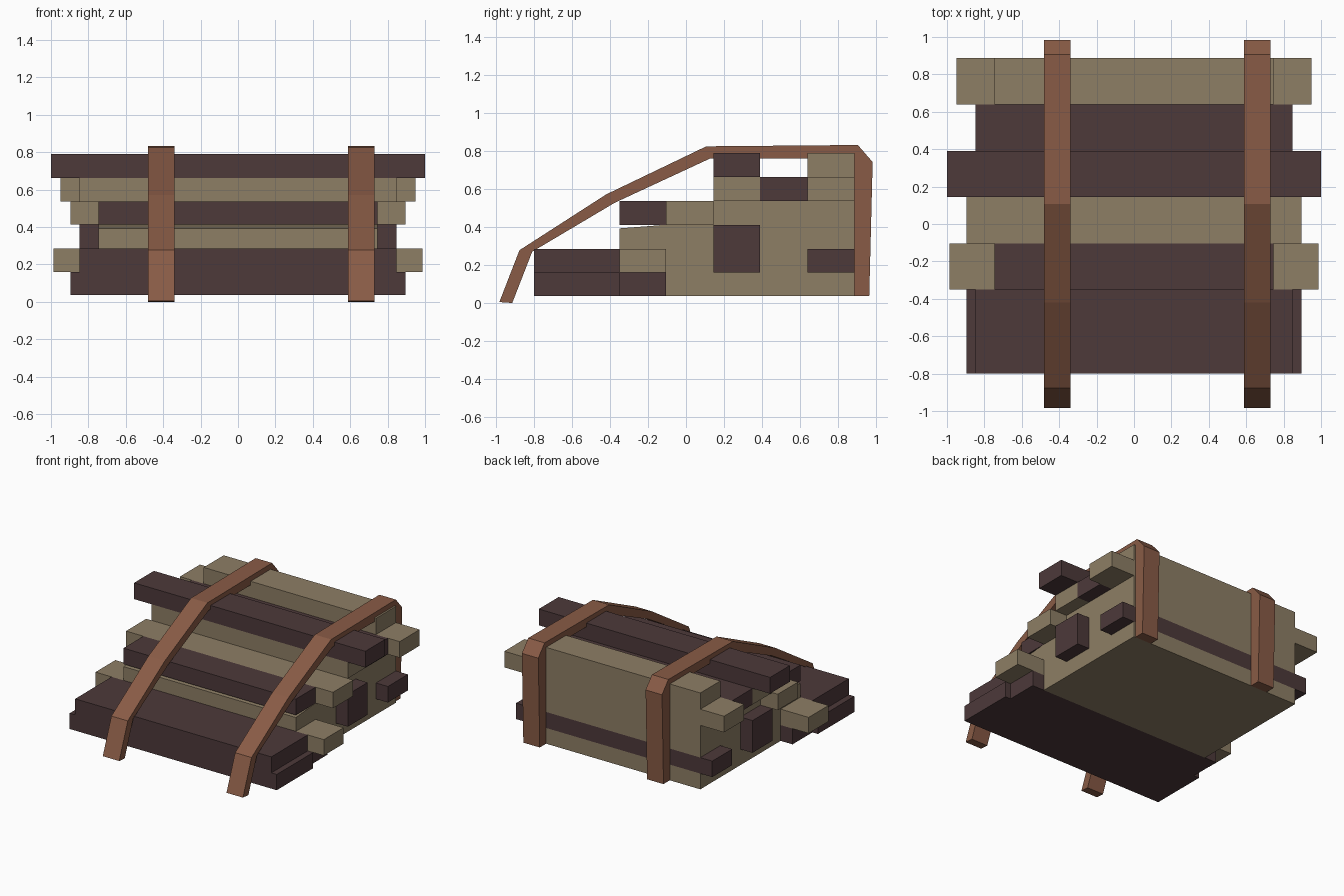
import bpy, bmesh

if "Cube" in bpy.data.objects:
    bpy.data.objects.remove(bpy.data.objects["Cube"])


def material(name, rgb):
    m = bpy.data.materials.new(name)
    m.diffuse_color = (*rgb, 1.0)
    m.use_nodes = True
    m.node_tree.nodes["Principled BSDF"].inputs["Base Color"].default_value = m.diffuse_color
    return m


LIGHT = material("light_wood", (0.27, 0.21, 0.13))
DARK = material("dark_wood", (0.074, 0.041, 0.042))
LEATHER = material("leather", (0.25, 0.105, 0.061))


def extrude_profile(name, profile, x0, x1, mat):
    """Closed (y, z) outline extruded along x."""
    bm = bmesh.new()
    face = bm.faces.new([bm.verts.new((x0, y, z)) for y, z in profile])
    ext = bmesh.ops.extrude_face_region(bm, geom=[face])
    moved = [g for g in ext["geom"] if isinstance(g, bmesh.types.BMVert)]
    bmesh.ops.translate(bm, verts=moved, vec=(x1 - x0, 0, 0))
    bmesh.ops.recalc_face_normals(bm, faces=bm.faces)
    mesh = bpy.data.meshes.new(name)
    bm.to_mesh(mesh)
    bm.free()
    mesh.materials.append(mat)
    obj = bpy.data.objects.new(name, mesh)
    bpy.context.collection.objects.link(obj)
    return obj


# Grid the planks are stacked on: column edges in y, layer edges in z
Y = [-0.80, -0.35, -0.105, 0.145, 0.39, 0.64, 0.887]
Z = [0.037, 0.16, 0.285, 0.412, 0.537, 0.663, 0.79]


def plank(name, col, layer, half, mat, height=1):
    y0, y1, z0, z1 = Y[col], Y[col + 1], Z[layer], Z[layer + height]
    extrude_profile(name, [(y0, z0), (y1, z0), (y1, z1), (y0, z1)], -half, half, mat)


# Solid middle of the stack, notched for the dark rear plank
extrude_profile("stack_core", [
    (Y[2], Z[0]), (Y[6], Z[0]), (Y[6], Z[1]), (Y[5], Z[1]), (Y[5], Z[2]),
    (Y[6], Z[2]), (Y[6], Z[4]), (Y[2], Z[4]), (Y[2], Z[3]), (Y[1], 0.393),
    (Y[1], Z[2]), (Y[2], Z[2])], -0.745, 0.745, LIGHT)

# Protruding planks: column, layer, half length, colour, layers high
planks = [
    ("front_bottom_plank", 0, 0, 0.895, DARK, 1),
    ("front_second_plank", 0, 1, 0.848, DARK, 1),
    ("inner_bottom_plank", 1, 0, 0.848, DARK, 1),
    ("low_light_plank", 1, 1, 0.987, LIGHT, 1),
    ("step_dark_plank", 1, 3, 0.745, DARK, 1),
    ("step_light_plank", 2, 3, 0.895, LIGHT, 1),
    ("middle_dark_beam", 3, 1, 0.848, DARK, 2),
    ("upper_light_plank", 3, 4, 0.848, LIGHT, 1),
    ("top_dark_plank", 3, 5, 1.0, DARK, 1),
    ("upper_dark_plank", 4, 4, 0.848, DARK, 1),
    ("rear_dark_plank", 5, 1, 0.848, DARK, 1),
    ("rear_upper_plank", 5, 4, 0.95, LIGHT, 1),
    ("rear_top_plank", 5, 5, 0.745, LIGHT, 1),
]
for name, col, layer, half, mat, height in planks:
    plank(name, col, layer, half, mat, height)

# Two straps bent over the stack
strap_profile = [
    (-0.983, 0.005), (-0.877, 0.278), (-0.42, 0.572), (0.107, 0.825),
    (0.905, 0.832), (0.983, 0.742), (0.965, 0.037),
    (0.885, 0.037), (0.887, 0.715), (0.865, 0.76), (0.125, 0.76),
    (-0.375, 0.528), (-0.81, 0.27), (-0.915, 0.0)]
for side, x in (("left", -0.41), ("right", 0.66)):
    extrude_profile(side + "_strap", strap_profile, x - 0.071, x + 0.071, LEATHER)
